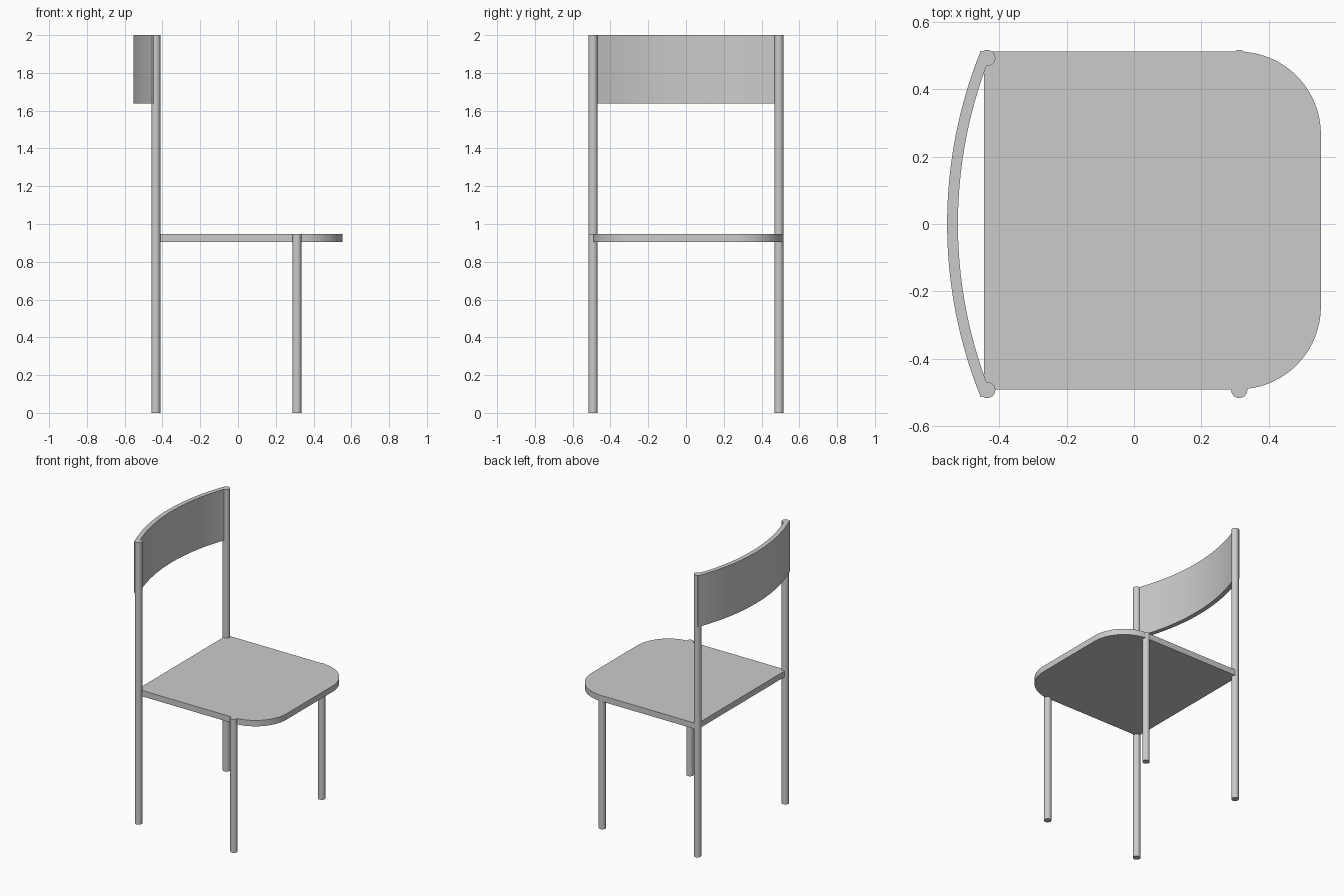
import bpy
import bmesh
from math import sin, cos, pi, asin

cube = bpy.data.objects.get("Cube")
if cube:
    bpy.data.objects.remove(cube, do_unlink=True)

grey = bpy.data.materials.new("plain grey")
grey.use_nodes = True
colour = (0.6, 0.6, 0.6, 1)
grey.diffuse_color = colour
grey.node_tree.nodes["Principled BSDF"].inputs["Base Color"].default_value = colour


def arc(cx, cy, r, start, end, steps):
    """Points along a circular arc, both ends included."""
    angles = [start + (end - start) * i / steps for i in range(steps + 1)]
    return [(cx + r * cos(a), cy + r * sin(a)) for a in angles]


def extrude_outline(name, outline, z0, z1):
    """Upright solid with the given plan outline."""
    bm = bmesh.new()
    base = bm.faces.new([bm.verts.new((x, y, z0)) for x, y in outline])
    top = bmesh.ops.extrude_face_region(bm, geom=[base])["geom"]
    moved = [v for v in top if isinstance(v, bmesh.types.BMVert)]
    bmesh.ops.translate(bm, verts=moved, vec=(0, 0, z1 - z0))
    bmesh.ops.recalc_face_normals(bm, faces=bm.faces)
    mesh = bpy.data.meshes.new(name)
    bm.to_mesh(mesh)
    bm.free()
    mesh.materials.append(grey)
    obj = bpy.data.objects.new(name, mesh)
    bpy.context.collection.objects.link(obj)
    bpy.ops.object.select_all(action="DESELECT")
    obj.select_set(True)
    bpy.context.view_layer.objects.active = obj
    bpy.ops.object.shade_smooth_by_angle(angle=pi / 6)
    return obj


SEAT_TOP, HEIGHT = 0.947, 2.0
LEG_R, LEG_Y = 0.024, 0.492

# Seat: square at the back edge, rounded at the front edge
back_x, front_x, low_y, high_y, corner = -0.445, 0.554, -0.49, 0.511, 0.245
seat = [(back_x, high_y), (back_x, low_y)]
seat += arc(front_x - corner, low_y + corner, corner, -pi / 2, 0, 24)
seat += arc(front_x - corner, high_y - corner, corner, 0, pi / 2, 24)
extrude_outline("seat", seat, 0.905, SEAT_TOP)

# Round legs; the back pair continue up as posts
for side, y in (("right", -LEG_Y), ("left", LEG_Y)):
    for name, x, top in (("back_post", -0.435, HEIGHT), ("front_leg", 0.312, SEAT_TOP)):
        outline = arc(x, y, LEG_R, 0, 2 * pi, 32)[:-1]
        extrude_outline(f"{name}_{side}", outline, 0, top)

# Curved backrest panel between the posts
outer_r, thickness = 1.373, 0.032
centre_x = -0.554 + outer_r
half = asin(0.514 / outer_r)
panel = arc(centre_x, 0, outer_r, pi - half, pi + half, 40)
panel += arc(centre_x, 0, outer_r - thickness, pi + half, pi - half, 40)
extrude_outline("backrest", panel, 1.637, HEIGHT)
